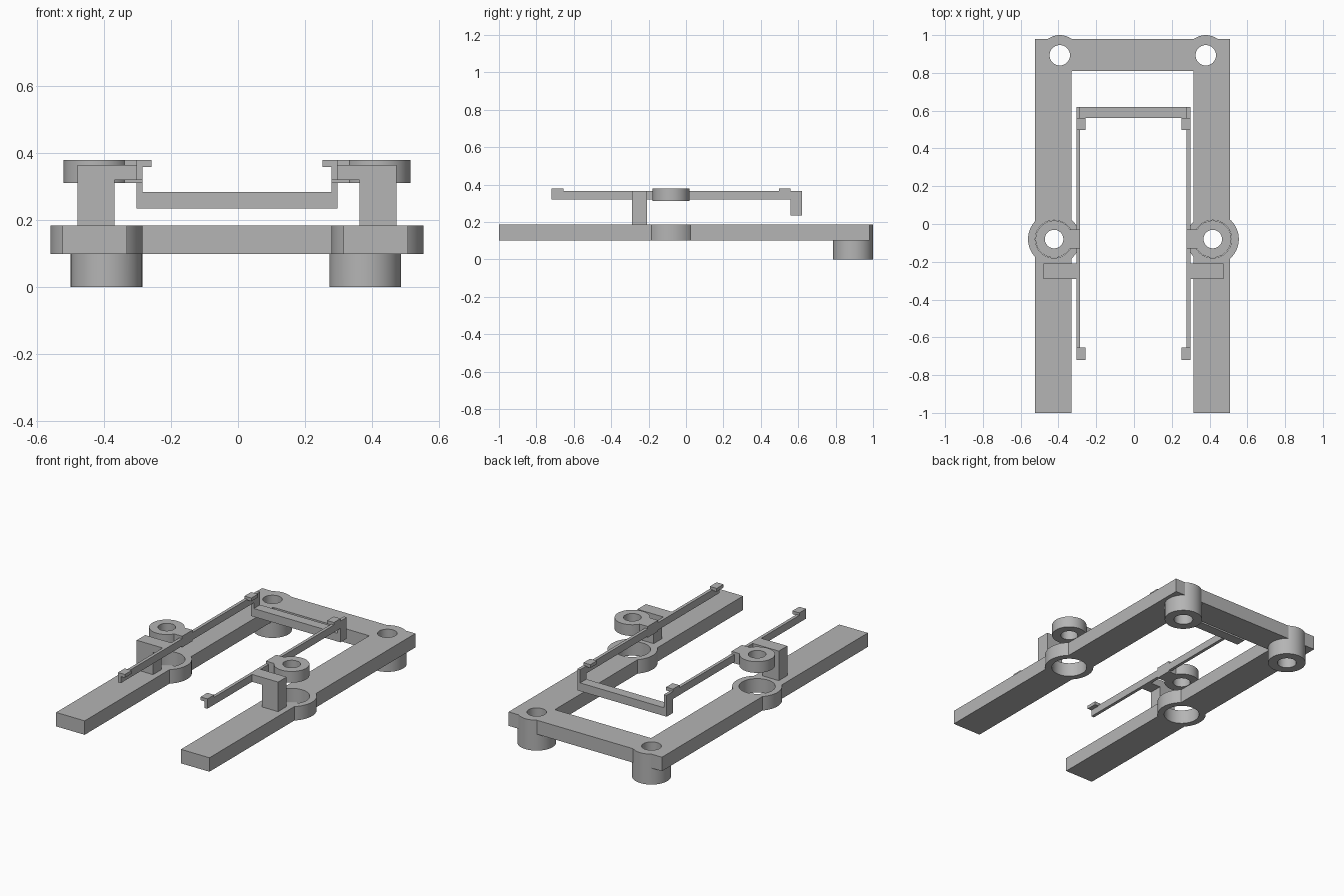
import bpy
import bmesh
import math
from mathutils import Matrix

cube = bpy.data.objects.get("Cube")
if cube:
    bpy.data.objects.remove(cube, do_unlink=True)

grey = bpy.data.materials.new("plain grey")
grey.use_nodes = True
grey.diffuse_color = (0.46, 0.46, 0.46, 1)
grey.node_tree.nodes["Principled BSDF"].inputs["Base Color"].default_value = (0.46, 0.46, 0.46, 1)


def add(name, bm):
    mesh = bpy.data.meshes.new(name)
    bm.to_mesh(mesh)
    bm.free()
    mesh.materials.append(grey)
    obj = bpy.data.objects.new(name, mesh)
    bpy.context.collection.objects.link(obj)
    return obj


def box(name, x, y, z):
    bm = bmesh.new()
    bmesh.ops.create_cube(bm, size=1)
    for v in bm.verts:
        v.co = [r[0] + (c + 0.5) * (r[1] - r[0]) for r, c in zip((x, y, z), v.co)]
    return add(name, bm)


def cylinder(name, x, y, z, radius):
    bm = bmesh.new()
    bmesh.ops.create_cone(bm, cap_ends=True, segments=64, radius1=radius, radius2=radius,
                          depth=z[1] - z[0],
                          matrix=Matrix.Translation((x, y, (z[0] + z[1]) / 2)))
    return add(name, bm)


def span(side, inner, outer, shift):
    """Range in x for a part on one side of the mirror plane at x = shift."""
    return sorted((shift + side * inner, shift + side * outer))


def combine(name, solids, cutters):
    """Weld the solids together, cut the holes and keep a single clean object."""
    body, tools = solids[0], solids[1:] + cutters
    for tool in tools:
        mod = body.modifiers.new("cut", "BOOLEAN")
        mod.operation = "DIFFERENCE" if tool in cutters else "UNION"
        mod.solver = "EXACT"
        mod.object = tool
    graph = bpy.context.evaluated_depsgraph_get()
    mesh = bpy.data.meshes.new_from_object(body.evaluated_get(graph))
    body.modifiers.clear()
    body.data = mesh
    body.name = mesh.name = name
    for tool in tools:
        bpy.data.objects.remove(tool, do_unlink=True)
    bpy.ops.object.select_all(action="DESELECT")
    body.select_set(True)
    bpy.context.view_layer.objects.active = body
    bpy.ops.object.shade_smooth_by_angle(angle=math.radians(30))


RING_Y = -0.08
BOSS_Y = 0.893
FRAME_Z = (0.1, 0.185)
ARM_Z = (0.32, 0.365)
RING_Z = (0.312, 0.38)
PAD_Z = (0.34, 0.38)

# Base frame: back bar, two rails, bearing rings and foot bosses
solids = [box("back_bar", (-0.45, 0.43), (0.81, 0.98), FRAME_Z)]
holes = []
for side in (-1, 1):
    boss_x = -0.0065 + side * 0.3865
    ring_x = -0.003 + side * 0.42
    solids += [
        box("rail", span(side, 0.324, 0.516, -0.008), (-1, 0.98), FRAME_Z),
        cylinder("foot_boss", boss_x, BOSS_Y, (0, FRAME_Z[1]), 0.107),
        cylinder("rail_ring", ring_x, RING_Y, FRAME_Z, 0.138),
    ]
    holes += [
        cylinder("foot_hole", boss_x, BOSS_Y, (-0.1, 0.3), 0.054),
        cylinder("rail_hole", ring_x, RING_Y, (0, 0.3), 0.1),
    ]
combine("base_frame", solids, holes)

# Upper carriage: cross bar, thin arms, pads, posts and small rings
solids = [box("cross_bar", (-0.304, 0.298), (0.56, 0.62), (0.235, 0.285))]
holes = []
for side in (-1, 1):
    ring_x = -0.003 + side * 0.42


    def side_box(name, inner, outer, y, z):
        return box(name, span(side, inner, outer, -0.003), y, z)


    solids += [
        side_box("drop_leg", 0.282, 0.301, (0.56, 0.62), (0.235, ARM_Z[1])),
        side_box("thin_arm", 0.282, 0.301, (-0.72, 0.62), ARM_Z),
        side_box("front_pad", 0.255, 0.301, (-0.72, -0.655), (0.36, PAD_Z[1])),
        side_box("back_pad", 0.255, 0.301, (0.497, 0.56), (0.36, PAD_Z[1])),
        side_box("post", 0.366, 0.476, (-0.29, -0.208), (FRAME_Z[1], ARM_Z[1])),
        side_box("post_arm", 0.282, 0.476, (-0.29, -0.208), ARM_Z),
        side_box("ring_tab", 0.282, 0.36, (RING_Y - 0.05, RING_Y + 0.05), RING_Z),
        cylinder("small_ring", ring_x, RING_Y, RING_Z, 0.098),
    ]
    holes.append(cylinder("small_hole", ring_x, RING_Y, (0.25, 0.45), 0.049))
combine("upper_carriage", solids, holes)
